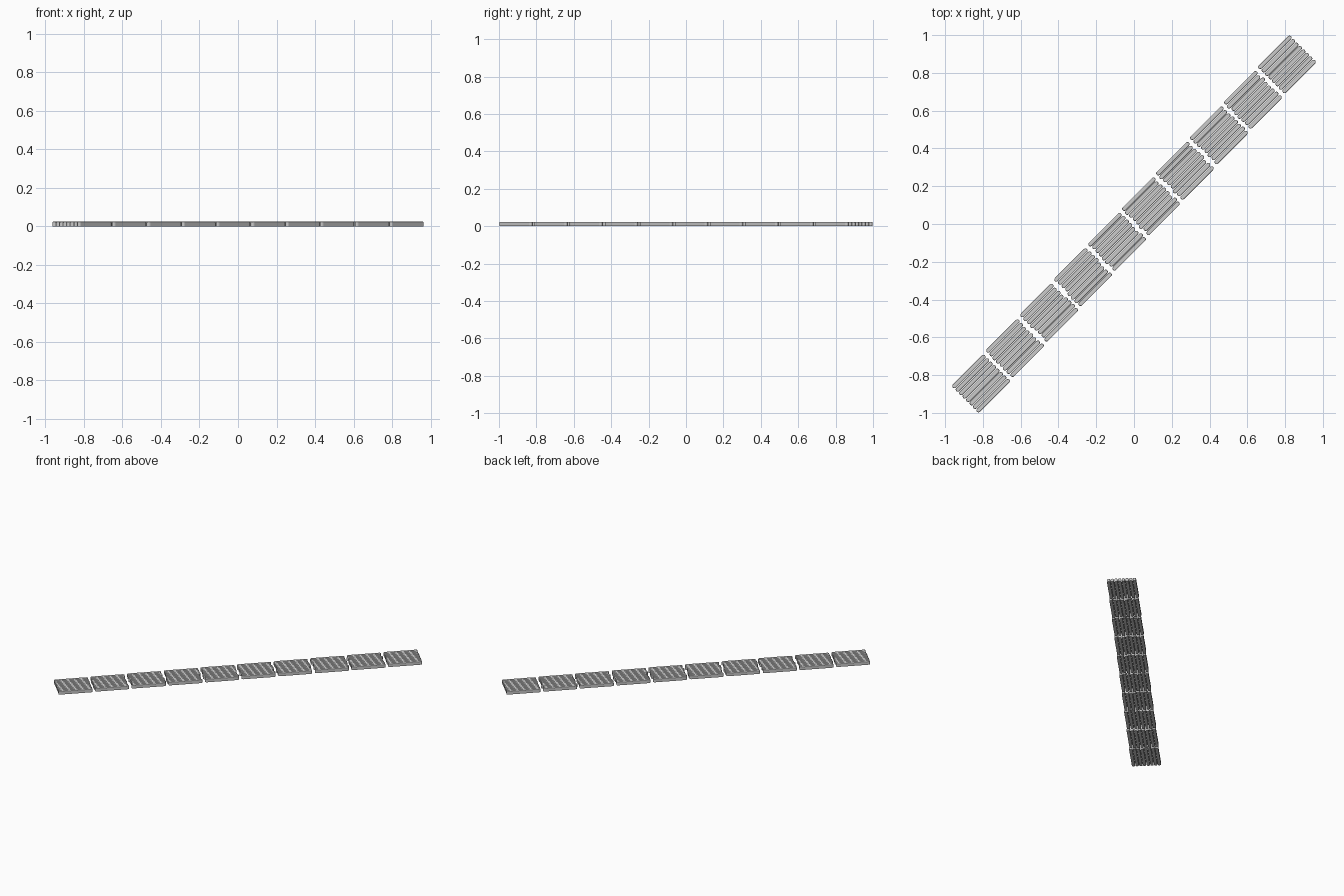
import bpy, bmesh, math, random

if "Cube" in bpy.data.objects:
    bpy.data.objects.remove(bpy.data.objects["Cube"])

random.seed(4)
TILES, ROWS = 10, 8
PITCH, DRIFT = 0.260, 0.0055      # tile step along and across the strip
LENGTH, WIDTH, HEIGHT = 0.241, 0.0225, 0.024
SPACING = 0.0259
CHAMFER = 0.004


def outline(length, width, z, n=6):
    """Stadium outline with rounded ends."""
    r = width / 2
    c = length / 2 - r
    pts = []
    for side, start in ((1, -90), (-1, 90)):
        for i in range(n + 1):
            a = math.radians(start + 180 * i / n)
            pts.append((side * c + r * math.cos(a), r * math.sin(a), z))
    return pts


# One ribbed bar: upright wall, chamfered top edge
bm = bmesh.new()
rings = [[bm.verts.new(p) for p in outline(*dims)] for dims in (
    (LENGTH, WIDTH, 0),
    (LENGTH, WIDTH, HEIGHT - CHAMFER),
    (LENGTH - 0.0025, WIDTH - 0.0025, HEIGHT - CHAMFER * 0.3),
    (LENGTH - 2 * CHAMFER, WIDTH - 2 * CHAMFER, HEIGHT))]
for a, b in zip(rings, rings[1:]):
    for i in range(len(a)):
        j = (i + 1) % len(a)
        bm.faces.new((a[i], a[j], b[j], b[i]))
bm.faces.new(rings[-1])
bm.faces.new(rings[0][::-1])
bar = bpy.data.meshes.new("guide_bar")
bm.to_mesh(bar)
bm.free()

# Strip of tiles, each with parallel bars, laid diagonally
s = math.sqrt(0.5)
for t in range(TILES):
    k = t - (TILES - 1) / 2
    for r in range(ROWS):
        inner = 0 < r < ROWS - 1 and 0 < t < TILES - 1
        u = k * PITCH + (random.uniform(-0.006, 0.006) if inner else 0)
        v = k * DRIFT + (r - (ROWS - 1) / 2) * SPACING
        ob = bpy.data.objects.new(f"guide_bar_{t + 1}_{r + 1}", bar)
        ob.location = ((u - v) * s, (u + v) * s, 0)
        ob.rotation_euler.z = math.radians(45)
        bpy.context.collection.objects.link(ob)
